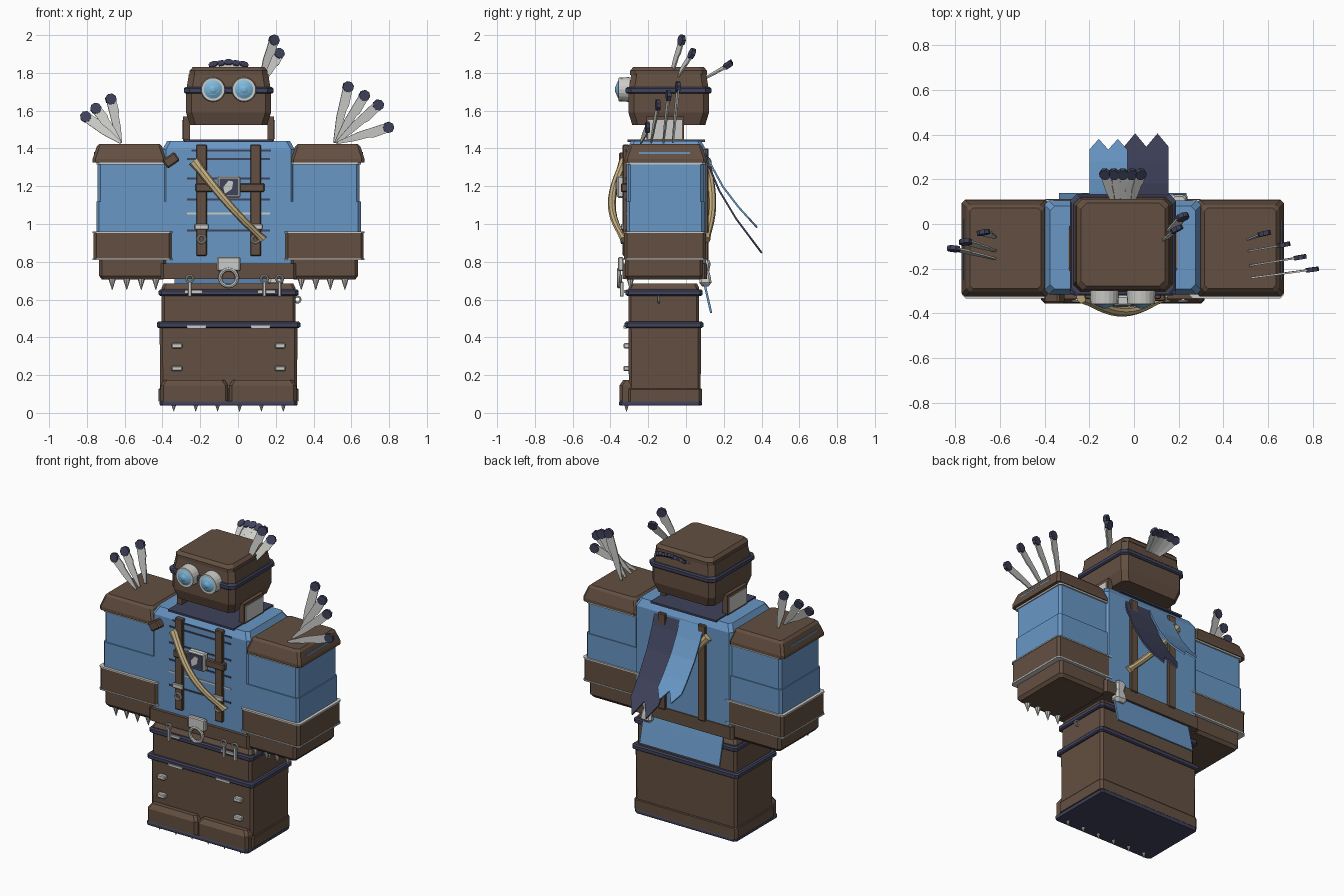
import bpy, bmesh, math
from mathutils import Vector, Matrix

if "Cube" in bpy.data.objects:
    bpy.data.objects.remove(bpy.data.objects["Cube"])

def material(name, rgb):
    m = bpy.data.materials.new(name)
    m.diffuse_color = (*rgb, 1)
    m.use_nodes = True
    m.node_tree.nodes["Principled BSDF"].inputs["Base Color"].default_value = m.diffuse_color
    return m

BROWN = material("leather brown", (0.125, 0.078, 0.053))
BLUE = material("cloth blue", (0.14, 0.31, 0.56))
NAVY = material("dark navy", (0.05, 0.055, 0.105))
GREY = material("pale grey", (0.6, 0.6, 0.58))
TAN = material("bone tan", (0.56, 0.43, 0.22))
LENS = material("lens blue", (0.2, 0.48, 0.72))
CX = -0.05  # centre line of the body

def finish(name, bm, mat):
    bmesh.ops.recalc_face_normals(bm, faces=bm.faces)
    me = bpy.data.meshes.new(name)
    bm.to_mesh(me)
    bm.free()
    me.materials.append(mat)
    ob = bpy.data.objects.new(name, me)
    bpy.context.collection.objects.link(ob)
    return ob

def loft(name, rings, mat):
    """Skin a list of equal-length closed rings and cap both ends."""
    bm = bmesh.new()
    rows = [[bm.verts.new(p) for p in r] for r in rings]
    n = len(rows[0])
    for a, b in zip(rows, rows[1:]):
        for i in range(n):
            bm.faces.new((a[i], a[(i + 1) % n], b[(i + 1) % n], b[i]))
    bm.faces.new(rows[0])
    bm.faces.new(rows[-1])
    return finish(name, bm, mat)

def stack(name, x, y, levels, mat, c=0.015):
    """Chamfered block: levels are (z, inset) pairs."""
    rings = []
    for z, k in levels:
        x0, x1, y0, y1 = x[0] + k, x[1] - k, y[0] + k, y[1] - k
        rings.append([(px, py, z) for px, py in (
            (x0 + c, y0), (x1 - c, y0), (x1, y0 + c), (x1, y1 - c),
            (x1 - c, y1), (x0 + c, y1), (x0, y1 - c), (x0, y0 + c))])
    return loft(name, rings, mat)

def box(name, x, y, z, mat, bevel=0.0, rot=None):
    bm = bmesh.new()
    bmesh.ops.create_cube(bm, size=1)
    bmesh.ops.scale(bm, vec=(x[1] - x[0], y[1] - y[0], z[1] - z[0]), verts=bm.verts)
    if bevel:
        bmesh.ops.bevel(bm, geom=bm.edges[:], offset=bevel, segments=1, affect='EDGES')
    if rot:
        bmesh.ops.rotate(bm, matrix=Matrix.Rotation(rot, 3, 'Y'), verts=bm.verts)
    bmesh.ops.translate(bm, vec=(sum(x) / 2, sum(y) / 2, sum(z) / 2), verts=bm.verts)
    return finish(name, bm, mat)

def cone(name, p, r1, r2, depth, mat, seg=24, axis='Z'):
    bm = bmesh.new()
    rot = Matrix.Rotation(math.pi / 2, 4, 'X') if axis == 'Y' else Matrix.Rotation(math.pi, 4, 'X')
    bmesh.ops.create_cone(bm, cap_ends=True, segments=seg, radius1=r1, radius2=r2,
                          depth=depth, matrix=Matrix.Translation(p) @ rot)
    return finish(name, bm, mat)

def ring(name, p, major, minor, mat=GREY):
    bpy.ops.mesh.primitive_torus_add(location=p, rotation=(math.pi / 2, 0, 0), major_radius=major,
                                     minor_radius=minor, major_segments=16, minor_segments=8)
    ob = bpy.context.object
    ob.name = name
    ob.data.materials.append(mat)

def feather(name, base, tip, normal, w=0.03):
    """Flat blade that widens to a dark rounded tip."""
    b, t, n = Vector(base), Vector(tip), Vector(normal)
    d = t - b
    length = d.length
    d.normalize()
    s = d.cross(n).normalized()
    n = s.cross(d).normalized()
    def slab(nm, prof, th, mat):
        pts = [b + d * (u * length) + s * v for u, v in prof]
        loft(nm, [[p + n * th for p in pts], [p - n * th for p in pts]], mat)
    slab(name + "_blade", [(0, -0.006), (0.4, -w * 0.75), (0.88, -w * 0.85), (0.88, w * 0.85),
                           (0.62, w * 0.95), (0.55, w * 0.7), (0.3, w * 0.6), (0, 0.006)], 0.004, GREY)
    r = w * 1.0
    slab(name + "_tip", [(1 - r * (1 - math.cos(a)) / length, r * math.sin(a))
                         for a in [i * math.pi / 4 + math.pi / 8 for i in range(8)]], 0.010, NAVY)

# Legs, boots and hips
stack("sole", (-0.415, 0.315), (-0.355, 0.085), [(0.038, 0.004), (0.045, 0), (0.056, 0), (0.062, 0.004)], NAVY)
stack("legs", (-0.415, 0.315), (-0.305, 0.08), [(0.06, 0.003), (0.46, 0)], BROWN)
stack("boot_band", (-0.42, 0.32), (-0.31, 0.084), [(0.06, 0), (0.125, 0), (0.13, 0.004)], BROWN)
for x in ((-0.41, CX - 0.002), (CX + 0.002, 0.31)):
    stack("boot_toe", x, (-0.352, -0.2), [(0.06, 0), (0.145, 0), (0.175, 0.02)], BROWN)
stack("thigh_trim", (-0.43, 0.33), (-0.325, 0.092), [(0.45, 0.008), (0.456, 0), (0.476, 0), (0.484, 0.008)], NAVY)
stack("hips", (-0.405, 0.305), (-0.305, 0.07), [(0.48, 0), (0.66, 0), (0.685, 0.012)], BROWN)
stack("hip_trim", (-0.42, 0.32), (-0.32, 0.088), [(0.62, 0.008), (0.626, 0), (0.646, 0), (0.654, 0.008)], NAVY)
for s in (-1, 1):
    for z in (0.235, 0.355):
        x = CX + s * 0.273
        box("leg_clip", (x - 0.028, x + 0.028), (-0.33, -0.30), (z - 0.014, z + 0.014), GREY, 0.005)
    x = CX + s * 0.17
    box("thigh_buckle", (x - 0.05, x + 0.05), (-0.331, -0.31), (0.447, 0.462), GREY)
for i in range(6):
    cone("boot_spike", (-0.34 + i * 0.116, -0.315, 0.024), 0.012, 0.001, 0.034, GREY, 8)

# Torso, collar and waist
stack("torso", (-0.40, 0.30), (-0.315, 0.105), [(0.72, 0), (1.395, 0), (1.44, 0.025)], BLUE, 0.02)
stack("waist_belt", (-0.41, 0.31), (-0.335, 0.112), [(0.71, 0), (0.79, 0)], BROWN)
box("collar_plate", (-0.285, 0.185), (-0.31, 0.10), (1.435, 1.447), NAVY)
box("collar_band", (-0.245, 0.175), (-0.32, -0.30), (1.385, 1.395), NAVY)
for z, mat in ((1.345, NAVY), (1.24, NAVY), (1.13, NAVY), (1.055, GREY), (0.965, NAVY)):
    box("chest_seam", (-0.27, 0.17), (-0.319, -0.31), (z - 0.005, z + 0.005), mat)
for s in (-1, 1):
    x = CX + s * 0.143
    box("front_strap", (x - 0.028, x + 0.028), (-0.335, -0.30), (0.83, 1.42), BROWN, 0.005)
    box("back_strap", (x - 0.028, x + 0.028), (0.09, 0.12), (0.78, 1.40), BROWN, 0.005)
    box("strap_buckle", (x - 0.037, x + 0.037), (-0.345, -0.33), (0.97, 1.0), GREY, 0.004)
    ring("strap_eyelet", (x, -0.34, 0.92), 0.02, 0.006)
    # neck guards either side of the open neck
    x = CX + s * 0.223
    box("neck_guard", (x - 0.018, x + 0.018), (-0.21, -0.01), (1.44, 1.57), BROWN)
    o = x + s * 0.019
    box("neck_guard_plate", (o - 0.004, o + 0.004), (-0.20, -0.02), (1.45, 1.55), GREY)
box("chest_band", (-0.225, 0.14), (-0.345, -0.31), (1.17, 1.215), BROWN, 0.005)
box("chest_plate", (-0.11, 0.012), (-0.365, -0.32), (1.138, 1.253), GREY, 0.008)
box("chest_plate_inset", (-0.098, 0.0), (-0.368, -0.36), (1.15, 1.241), NAVY)
loft("chest_emblem_leaf", [[(CX + u, y, 1.195 + v) for u, v in ((-0.02, -0.035), (0.018, -0.01), (0.025, 0.03),
     (0, 0.035), (-0.028, 0))] for y in (-0.372, -0.366)], GREY)
box("shoulder_peg", (-0.395, -0.315), (-0.355, -0.30), (1.31, 1.365), BROWN, 0.008, -0.6)

# Belt furniture
box("belt_plate", (-0.11, 0.012), (-0.36, -0.33), (0.75, 0.825), GREY, 0.006)
ring("belt_ring", (CX, -0.355, 0.715), 0.045, 0.011)
for x in (-0.255, 0.14, 0.22):
    ring("hook_ring", (x, -0.345, 0.71), 0.018, 0.006)
    box("hook_bar", (x - 0.009, x + 0.009), (-0.35, -0.33), (0.615, 0.695), GREY, 0.003)
for x in (-0.235, 0.15):
    box("hip_buckle", (x - 0.045, x + 0.045), (-0.327, -0.31), (0.635, 0.65), GREY)
ring("side_ring", (0.315, -0.145, 0.60), 0.016, 0.005)
stack("hanging_pouch", (0.16, 0.24), (0.07, 0.135), [(0.67, 0.015), (0.69, 0.0), (0.72, 0.004), (0.75, 0.012),
      (0.79, 0.004), (0.81, 0.012)], GREY, 0.012)

# Cloth at the back: loin flap and two notched tails
loft("loin_flap", [[(-0.335, y, z), (0.235, y, z), (0.235, y + 0.012, z), (-0.335, y + 0.012, z)]
                   for y, z in ((0.08, 0.73), (0.095, 0.67), (0.127, 0.53))], BLUE)

def tail(name, x0, x1, path, notch, mat):
    n = 4
    bm = bmesh.new()
    rows = []
    for j, (y, z) in enumerate(path):
        row = []
        for i in range(n + 1):
            p = Vector((x0 + (x1 - x0) * i / n, y, z))
            if j == len(path) - 1 and i % 2 == 0:
                p += (Vector((0, *path[-2])) - Vector((0, y, z))).normalized() * notch
            row.append(bm.verts.new(p))
        rows.append(row)
    for a, b in zip(rows, rows[1:]):
        for i in range(n):
            bm.faces.new((a[i], a[i + 1], b[i + 1], b[i]))
    ob = finish(name, bm, mat)
    ob.modifiers.new("thickness", 'SOLIDIFY').thickness = 0.01

tail("long_tail", -0.045, 0.155, ((0.10, 1.40), (0.125, 1.31), (0.18, 1.18), (0.27, 1.03), (0.405, 0.85)), 0.10, NAVY)
tail("short_tail", -0.20, -0.03, ((0.105, 1.39), (0.145, 1.30), (0.20, 1.20), (0.28, 1.095), (0.38, 0.985)), 0.07, BLUE)

# Curved bone sash, front and back
for name, y0, bulge in (("front_bone", -0.325, -0.068), ("back_bone", 0.105, 0.034)):
    rings = []
    for i in range(13):
        t = i / 12
        c = Vector((-0.235 + 0.37 * t, y0 + bulge * math.sin(math.pi * t), 1.335 - 0.42 * t - 0.02 * math.sin(math.pi * t)))
        r = 0.024 + (0.006 if i in (0, 12) else 0) - 0.006 * t
        a, b = Vector((0.75, 0, 0.66)), Vector((0, 1, 0))
        rings.append([c + a * r * math.cos(k * math.pi / 4) + b * r * math.sin(k * math.pi / 4) for k in range(8)])
    loft(name, rings, TAN).data.shade_smooth()
    bpy.context.view_layer.objects.active = bpy.data.objects[name]
    bpy.ops.object.select_all(action='DESELECT')
    bpy.data.objects[name].select_set(True)
    bpy.ops.object.shade_smooth_by_angle()

# Arms, mirrored about the body centre line
for s in (-1, 1):
    def span(a, b):
        return tuple(sorted((CX + s * a, CX + s * b)))
    stack("lower_sleeve", span(0.30, 0.70), (-0.315, 0.098), [(0.94, 0), (1.118, 0)], BLUE)
    stack("upper_sleeve", span(0.325, 0.693), (-0.308, 0.092), [(1.118, 0), (1.33, 0)], BLUE)
    stack("shoulder_pad", span(0.33, 0.72), (-0.325, 0.108), [(1.325, 0), (1.345, 0), (1.41, 0.022), (1.424, 0.036)], BROWN)
    stack("shoulder_trim", span(0.325, 0.70), (-0.318, 0.102), [(1.315, 0), (1.325, 0)], GREY)
    stack("cuff", span(0.30, 0.715), (-0.328, 0.105), [(0.815, 0), (0.955, 0)], BROWN)
    for z in (0.81, 0.953):
        stack("cuff_trim", span(0.296, 0.719), (-0.332, 0.109), [(z, 0), (z + 0.008, 0)], GREY)
    stack("hand", span(0.33, 0.685), (-0.322, 0.09), [(0.705, 0.015), (0.725, 0), (0.815, 0)], BROWN)
    box("pad_stripe", span(0.70, 0.712), (-0.25, 0.02), (1.37, 1.38), BLUE)
    for i in range(4):
        cone("claw", (CX + s * (0.385 + i * 0.077), -0.295, 0.68), 0.02, 0.001, 0.06, GREY, 8)

# Head: open-necked block with brow trim and round goggles
stack("head", (-0.275, 0.175), (-0.305, 0.122), [(1.525, 0.02), (1.59, 0), (1.70, 0), (1.795, 0.015)], BROWN, 0.03)
stack("head_cap", (-0.25, 0.15), (-0.29, 0.105), [(1.79, -0.006), (1.812, -0.006), (1.832, 0.012)], BROWN, 0.025)
stack("brow_trim", (-0.287, 0.187), (-0.32, 0.134), [(1.69, 0.008), (1.697, 0), (1.717, 0), (1.724, 0.008)], NAVY, 0.03)
for s in (-1, 1):
    x = CX + s * 0.082
    cone("goggle_rim", (x, -0.328, 1.712), 0.066, 0.062, 0.06, GREY, 20, 'Y')
    cone("goggle_lens", (x, -0.362, 1.712), 0.052, 0.03, 0.012, LENS, 20, 'Y')
    cone("goggle_centre", (x, -0.372, 1.712), 0.03, 0.008, 0.01, LENS, 12, 'Y')

# Feathers on both shoulders and the head
for b, t in (((-0.62, -0.155, 1.43), (-0.83, -0.105, 1.585)), ((-0.62, -0.12, 1.43), (-0.77, -0.075, 1.635)),
             ((-0.62, -0.06, 1.43), (-0.68, -0.035, 1.69)), ((0.51, -0.07, 1.43), (0.59, -0.04, 1.755)),
             ((0.515, -0.12, 1.43), (0.685, -0.09, 1.705)), ((0.52, -0.185, 1.43), (0.765, -0.145, 1.65)),
             ((0.525, -0.24, 1.43), (0.825, -0.20, 1.52))):
    feather("shoulder_feather", b, t, (0.2, -1, 0))
feather("side_feather", (0.12, -0.085, 1.77), (0.2, -0.015, 2.0), (0.45, -1, 0))
feather("side_feather", (0.13, -0.065, 1.75), (0.23, 0.045, 1.925), (0.3, -1, 0.3))
for i in range(-2, 3):
    feather("back_feather", (CX + i * 0.02, 0.09, 1.765), (CX + i * 0.043, 0.245, 1.865 - 0.006 * abs(i)),
            (i * 0.15, -0.5, 0.85), 0.026)
